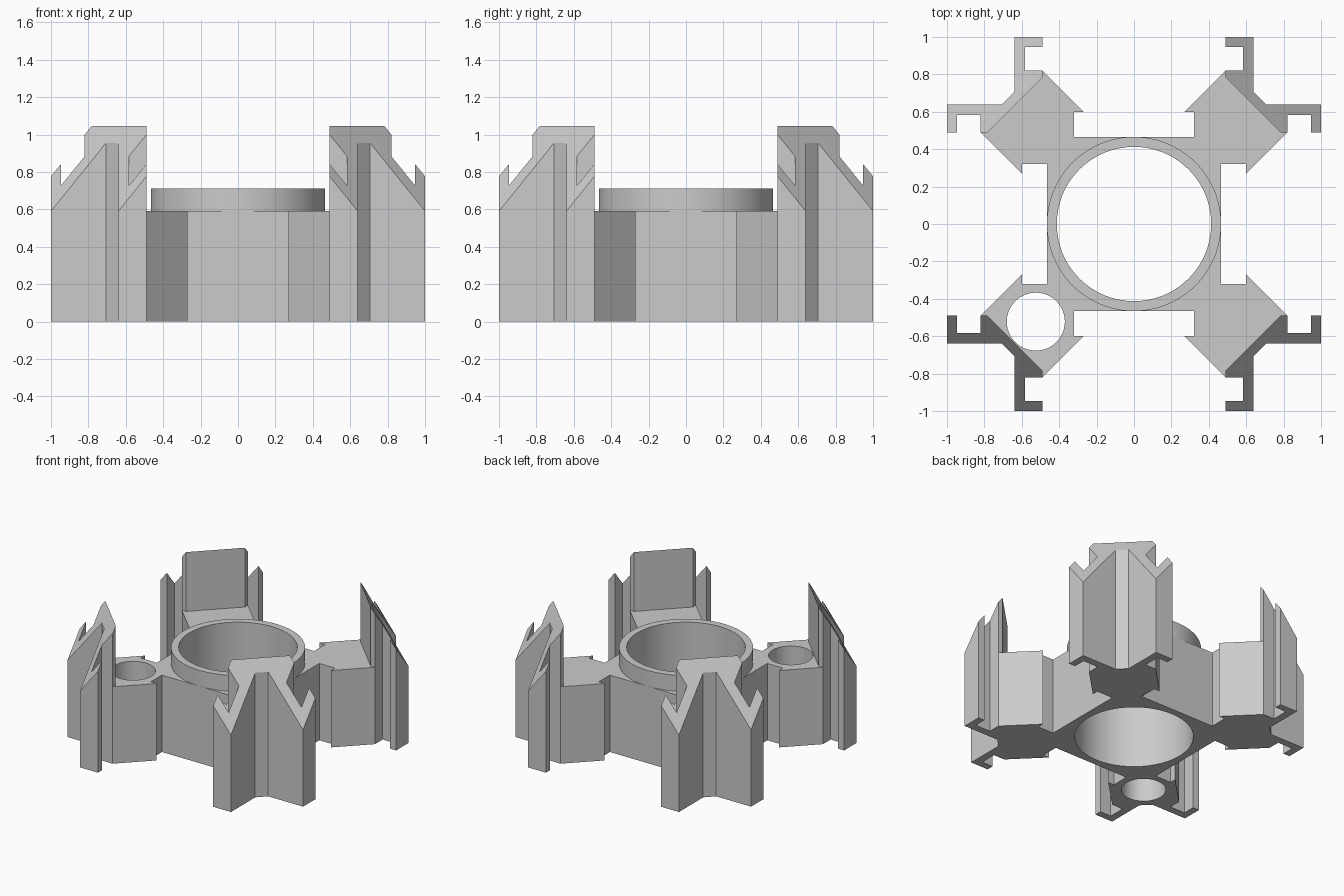
import bpy, bmesh, math
from mathutils import Matrix

cube = bpy.data.objects.get("Cube")
if cube:
    bpy.data.objects.remove(cube, do_unlink=True)

BODY_TOP, COLLAR_TOP, CLIP_TOP = 0.59, 0.712, 1.045
R_OUT, R_IN = 0.466, 0.4125
WALL = 1.273                              # x + y on the inner wall of a clip
SLOPE = (CLIP_TOP - BODY_TOP) / (1.64 - WALL)

grey = bpy.data.materials.new("light grey")
grey.use_nodes = True
colour = (0.6, 0.6, 0.6, 1)
grey.diffuse_color = colour
grey.node_tree.nodes["Principled BSDF"].inputs["Base Color"].default_value = colour


def prism(name, outline, top):
    """Extrude an outline from the ground to the height given by top(x, y)."""
    bm = bmesh.new()
    low = [bm.verts.new((x, y, 0)) for x, y in outline]
    high = [bm.verts.new((x, y, top(x, y))) for x, y in outline]
    bm.faces.new(low[::-1])
    bm.faces.new(high)
    for i in range(len(low)):
        j = (i + 1) % len(low)
        bm.faces.new((low[i], low[j], high[j], high[i]))
    bmesh.ops.recalc_face_normals(bm, faces=bm.faces)
    mesh = bpy.data.meshes.new(name)
    bm.to_mesh(mesh)
    bm.free()
    mesh.materials.append(grey)
    obj = bpy.data.objects.new(name, mesh)
    bpy.context.collection.objects.link(obj)
    return obj


def cylinder(name, x, y, radius, low, high):
    bpy.ops.mesh.primitive_cylinder_add(
        vertices=96, radius=radius, depth=high - low, location=(x, y, (low + high) / 2))
    obj = bpy.context.object
    obj.name = name
    obj.data.materials.append(grey)
    return obj


def select(obj):
    bpy.ops.object.select_all(action="DESELECT")
    obj.select_set(True)
    bpy.context.view_layer.objects.active = obj


def drill(obj, x, y, radius):
    cutter = cylinder("drill_helper", x, y, radius, -1, 2)
    cutter.hide_render = True
    mod = obj.modifiers.new("hole", "BOOLEAN")
    mod.operation, mod.solver, mod.object = "DIFFERENCE", "EXACT", cutter
    select(obj)
    bpy.ops.object.modifier_apply(modifier=mod.name)
    bpy.data.objects.remove(cutter, do_unlink=True)


def mirror_diagonal(half):
    """Complete a corner outline by reflecting it across x = y."""
    return half + [(y, x) for x, y in reversed(half)]


def quarter_turn(point, n):
    x, y = point
    for _ in range(n):
        x, y = -y, x
    return x, y


# Body: square block with four arrow-shaped corners
corner = mirror_diagonal([(R_OUT, 0.32), (0.6, 0.32), (0.6, 0.27),
                          (0.82, 0.49), (WALL - 0.49, 0.49)])
outline = [quarter_turn(p, n) for n in range(4) for p in corner]
body = prism("body", outline, lambda x, y: BODY_TOP)
drill(body, 0, 0, R_IN)
drill(body, -0.525, -0.522, 0.155)

# Collar around the central hole
collar = cylinder("collar", 0, 0, R_OUT, BODY_TOP, COLLAR_TOP)
drill(collar, 0, 0, R_IN)

# Corner clips: hooked profile with a sloping top
hook = mirror_diagonal([(WALL - 0.49, 0.49), (0.82, 0.49), (0.82, 0.583), (0.947, 0.583),
                        (0.947, 0.49), (1, 0.49), (1, 0.64), (0.705, 0.64)])
parts = [body, collar]
for n, side in enumerate(("back_left", "back_right", "front_right", "front_left")):
    clip = prism(side + "_clip", hook, lambda x, y: CLIP_TOP - SLOPE * (x + y - WALL))
    clip.data.transform(Matrix.Rotation(n * math.pi / 2, 4, "Z"))
    parts.append(clip)

for part in parts:
    select(part)
    bpy.ops.object.shade_smooth_by_angle(angle=math.radians(25))
